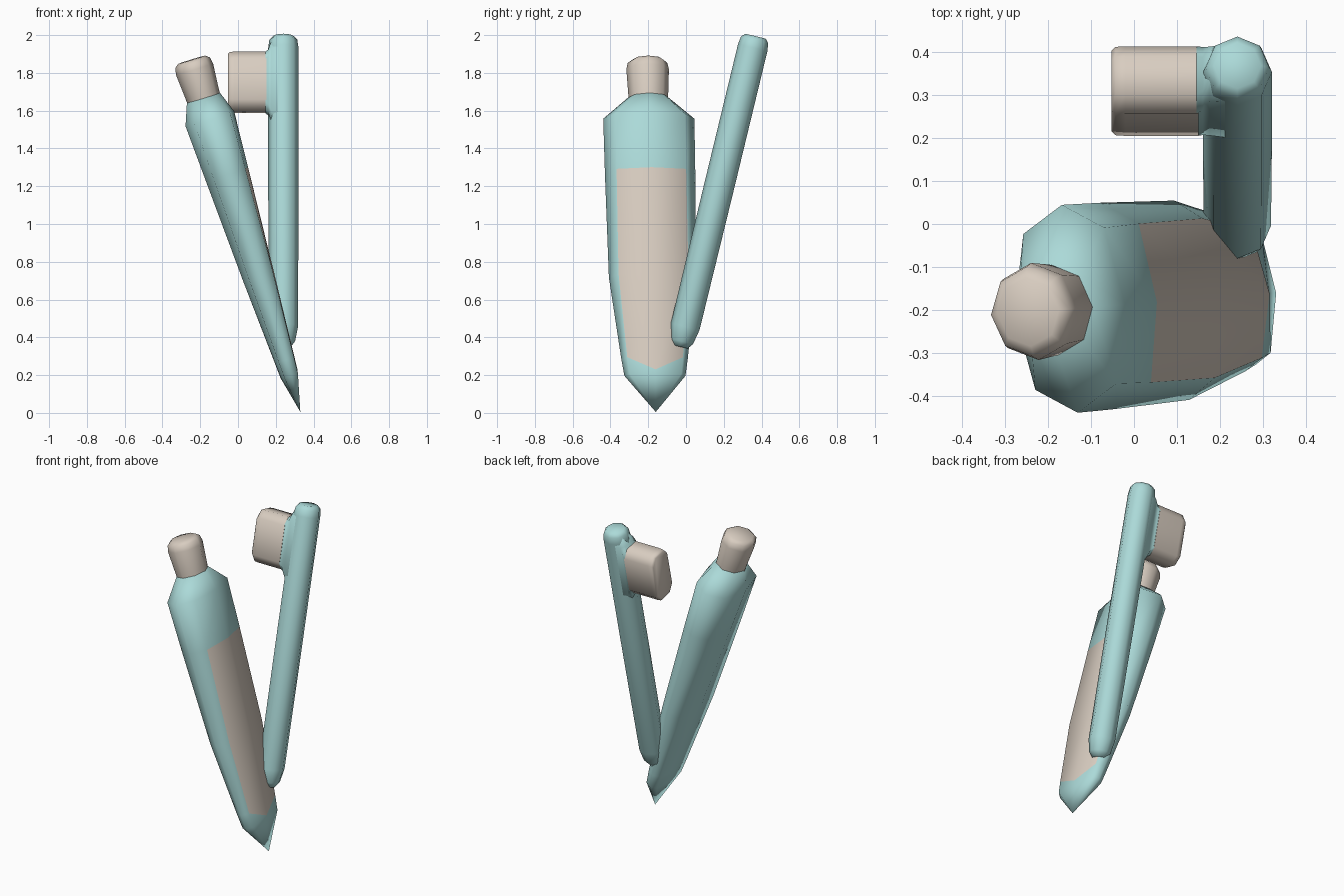
import bpy, bmesh, math
from mathutils import Matrix, Vector

if "Cube" in bpy.data.objects:
    bpy.data.objects.remove(bpy.data.objects["Cube"])


def material(name, rgb):
    m = bpy.data.materials.new(name)
    m.diffuse_color = (*rgb, 1)
    m.use_nodes = True
    m.node_tree.nodes["Principled BSDF"].inputs["Base Color"].default_value = m.diffuse_color
    return m


teal = material("teal", (0.41, 0.70, 0.69))
beige = material("beige", (0.69, 0.61, 0.53))


def loft(name, rings, matrix, mats, angle=60, panel=None):
    """Skin equal-sized rings of points; panel(band, side) -> material index."""
    bm = bmesh.new()
    loops = [[bm.verts.new(matrix @ Vector(p)) for p in r] for r in rings]
    n = len(loops[0])
    for b, (lo, hi) in enumerate(zip(loops, loops[1:])):
        for i in range(n):
            j = (i + 1) % n
            f = bm.faces.new((lo[i], lo[j], hi[j], hi[i]))
            f.material_index = panel(b, i) if panel else 0
    bm.faces.new(loops[0][::-1])
    bm.faces.new(loops[-1])
    bmesh.ops.remove_doubles(bm, verts=bm.verts, dist=0.0005)
    bmesh.ops.recalc_face_normals(bm, faces=bm.faces)
    me = bpy.data.meshes.new(name)
    bm.to_mesh(me)
    bm.free()
    ob = bpy.data.objects.new(name, me)
    bpy.context.collection.objects.link(ob)
    for m in mats:
        me.materials.append(m)
    bpy.ops.object.select_all(action='DESELECT')
    ob.select_set(True)
    bpy.context.view_layer.objects.active = ob
    bpy.ops.object.shade_smooth_by_angle(angle=math.radians(angle))
    return ob


def oct_ring(s, u, v, k=0.707, drop=0.0):
    """Eight-sided ring; k sets how full the corners are, drop lowers the front vertex."""
    return [(u, 0, s - drop), (u * max(k - .02, .7), v * k, s), (0, v, s), (-u * max(k - .02, .7), v * k, s),
            (-u, 0, s), (-u * max(k - .02, .7), -v * k, s), (0, -v, s), (u * max(k - .02, .7), -v * k, s)]


# Squeezable tube: pointed foot, label panel on the +x side, sloping shoulder
tube = (Matrix.Translation((0.33, -0.16, 0.005)) @ Matrix.Rotation(math.radians(4.4), 4, 'Z')
        @ Matrix.Rotation(math.radians(-17.2), 4, 'Y'))
loft("tube_body", [
    oct_ring(0, 0.0001, 0.0001),
    oct_ring(0.20, 0.045, 0.162, 0.85),
    oct_ring(0.29, 0.052, 0.176, 0.84, 0.07),
    oct_ring(0.745, 0.085, 0.232, 0.80),
    oct_ring(1.32, 0.118, 0.24, 0.77),
    oct_ring(1.625, 0.135, 0.242, 0.75),
    oct_ring(1.74, 0.092, 0.11),
], tube, [teal, beige], 75, lambda b, i: int(b in (2, 3) and i in (0, 7)))

# Tube cap
loft("tube_cap", [
    oct_ring(1.72, 0.09, 0.103),
    oct_ring(1.76, 0.092, 0.106),
    oct_ring(1.90, 0.103, 0.113),
    oct_ring(1.935, 0.096, 0.105),
    oct_ring(1.952, 0.075, 0.08),
], tube, [beige], 75)

# Brush handle, leaning back
brush = Matrix.Translation((0.24, -0.03, 0.35)) @ Matrix.Rotation(math.radians(-13.6), 4, 'X')
loft("brush_handle", [oct_ring(s, r, r) for s, r in (
    (0, 0.04), (0.03, 0.062), (0.11, 0.078), (0.85, 0.08),
    (1.63, 0.08), (1.672, 0.074), (1.692, 0.055))], brush, [teal], 75)


def head_ring(x, w, l, c=0.035):
    """Long rounded section of the brush head, lying across the handle."""
    pts = [(w, l - 1.3 * c), (w - c, l), (c - w, l), (-w, l - 1.3 * c)]
    return [(x, y, 1.44 + z) for y, z in pts + [(-y, -z) for y, z in pts]]


# Brush head flaring out of the handle, and its bristle block
loft("brush_head", [head_ring(0.0, 0.07, 0.23), head_ring(-0.065, 0.065, 0.215),
                    head_ring(-0.08, 0.075, 0.17), head_ring(-0.095, 0.08, 0.157)],
     brush, [teal], 75)
loft("bristles", [head_ring(-0.09, 0.08, 0.157), head_ring(-0.26, 0.08, 0.157),
                  head_ring(-0.283, 0.079, 0.155), head_ring(-0.292, 0.072, 0.147)],
     brush, [beige], 60)
